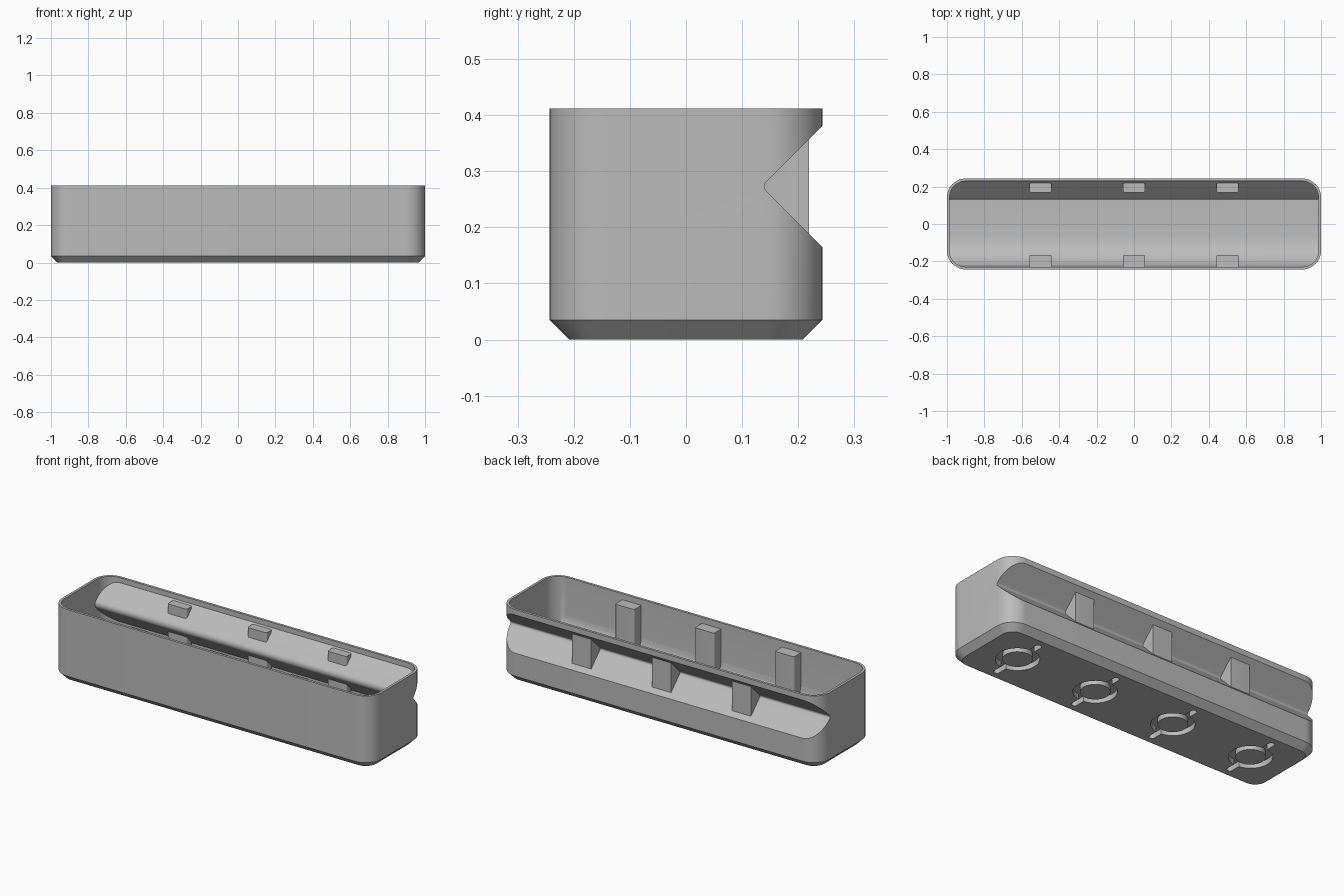
import bpy, bmesh
from math import pi, cos, sin, radians
from mathutils import Vector

if "Cube" in bpy.data.objects:
    bpy.data.objects.remove(bpy.data.objects["Cube"], do_unlink=True)

WALL = 0.014
HX, HY, TOP = 1.0, 0.243, 0.412

grey = bpy.data.materials.new("light grey plastic")
grey.use_nodes = True
grey.diffuse_color = (0.5, 0.5, 0.5, 1)
grey.node_tree.nodes["Principled BSDF"].inputs["Base Color"].default_value = (0.5, 0.5, 0.5, 1)


def rounded(points, steps=8):
    """Round each (u, v, radius) corner of a polygon."""
    out = []
    for i, (u, v, r) in enumerate(points):
        p = Vector((u, v))
        if r == 0:
            out.append(p)
            continue
        a = (Vector(points[i - 1][:2]) - p).normalized()
        b = (Vector(points[(i + 1) % len(points)][:2]) - p).normalized()
        half = a.angle(b) / 2
        centre = p + (a + b).normalized() * (r / sin(half))
        start = a * (r / abs(sin(half)) * cos(half)) + p - centre
        end = b * (r / abs(sin(half)) * cos(half)) + p - centre
        sweep = start.angle_signed(end)
        for k in range(steps + 1):
            t = -sweep * k / steps
            out.append(centre + Vector((start.x * cos(t) - start.y * sin(t),
                                        start.x * sin(t) + start.y * cos(t))))
    return out


def loft(name, rings):
    """Skin a closed solid through matching rings of points."""
    bm = bmesh.new()
    loops = [[bm.verts.new(p) for p in ring] for ring in rings]
    for low, high in zip(loops, loops[1:]):
        for i in range(len(low)):
            bm.faces.new((low[i - 1], low[i], high[i], high[i - 1]))
    bm.faces.new(loops[0])
    bm.faces.new(loops[-1])
    bmesh.ops.recalc_face_normals(bm, faces=bm.faces)
    mesh = bpy.data.meshes.new(name)
    bm.to_mesh(mesh)
    bm.free()
    mesh.materials.append(grey)
    obj = bpy.data.objects.new(name, mesh)
    bpy.context.collection.objects.link(obj)
    return obj


def slab(name, hx, hy, r, levels, cx=0, cy=0):
    """Rounded rectangle stacked through (height, inset) levels."""
    rings = []
    for z, inset in levels:
        x, y, rr = hx - inset, hy - inset, r - inset
        outline = rounded([(-x, -y, rr), (x, -y, rr), (x, y, rr), (-x, y, rr)], 12)
        rings.append([(p.x + cx, p.y + cy, z) for p in outline])
    return loft(name, rings)


def extrude_x(name, points, x0, x1):
    outline = rounded(points)
    return loft(name, [[(x, p.x, p.y) for p in outline] for x in (x0, x1)])


def combine(target, other, operation):
    mod = target.modifiers.new("combine", 'BOOLEAN')
    mod.operation, mod.solver, mod.object = operation, 'EXACT', other
    bpy.context.view_layer.objects.active = target
    bpy.ops.object.modifier_apply(modifier=mod.name)
    bpy.data.objects.remove(other, do_unlink=True)


def smooth(obj):
    bpy.ops.object.select_all(action='DESELECT')
    obj.select_set(True)
    bpy.context.view_layer.objects.active = obj
    bpy.ops.object.shade_smooth_by_angle(angle=radians(30))


# Outer shell with chamfered foot and a V groove along the back
box = slab("planter_box", HX, HY, 0.1, [(0, 0.035), (0.035, 0), (TOP, 0)])
groove = extrude_x("groove_cutter", [(0.135, 0.273, 0.012), (0.335, 0.073, 0),
                                     (0.335, 0.473, 0)], -1.2, 1.2)
combine(box, groove, 'DIFFERENCE')

# Cavity: rounded inside, big fillet at the front floor, wall following the groove
cavity = slab("cavity_cutter", HX - WALL, HY - WALL, 0.1 - WALL, [(0.02, 0), (0.6, 0)])
back, front = HY - WALL, -HY + WALL
lip = back - 0.117
section = extrude_x("cavity_section", [
    (front - 0.002, 0.05, 0.17), (back + 0.002, 0.05, 0.03), (back + 0.002, 0.273 - lip, 0.01),
    (0.117, 0.273, 0.03), (back + 0.002, 0.273 + lip, 0.01), (back + 0.002, 0.5, 0),
    (front - 0.002, 0.5, 0)], -1.2, 1.2)
combine(cavity, section, 'INTERSECT')
combine(box, cavity, 'DIFFERENCE')

# Ring and slot recesses under the floor
DEPTH = 0.03
for x in (-0.75, -0.25, 0.25, 0.75):
    for hx, hy, r in ((0.11, 0.11, 0.1099), (0.016, 0.175, 0.0158)):
        combine(box, slab("recess_cutter", hx, hy, r, [(-0.1, 0), (DEPTH, 0)], x), 'DIFFERENCE')
    smooth(slab("drain_plug", 0.075, 0.075, 0.0749, [(0, 0), (DEPTH + 0.005, 0)], x))
smooth(box)

# Posts on both long walls, with a rib filling the groove behind each
for x in (-0.5, 0, 0.5):
    smooth(slab("front_post", 0.06, 0.034, 0.01, [(0.045, 0), (0.378, 0)], x, -0.199))
    smooth(slab("back_post", 0.06, 0.025, 0.01, [(0.045, 0), (0.378, 0)], x, 0.194))
    smooth(extrude_x("groove_rib", [(0.13, 0.273, 0), (0.219, 0.184, 0), (0.219, 0.362, 0)],
                     x - 0.06, x + 0.06))
